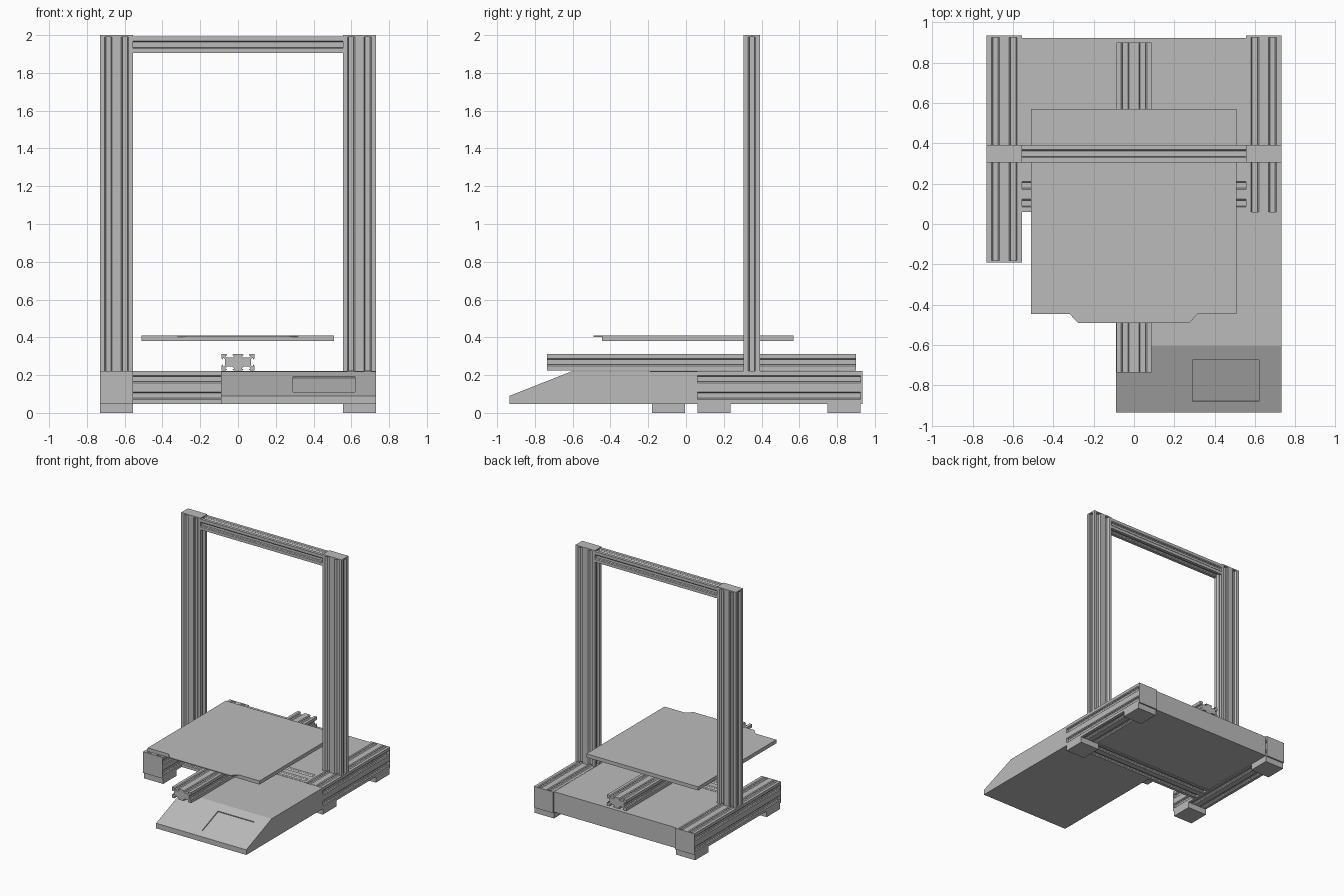
import bpy
import bmesh
from mathutils import Vector

cube = bpy.data.objects.get("Cube")
if cube:
    bpy.data.objects.remove(cube, do_unlink=True)

grey = bpy.data.materials.new("aluminium_grey")
grey.use_nodes = True
grey.diffuse_color = (0.5, 0.5, 0.5, 1)
grey.node_tree.nodes["Principled BSDF"].inputs["Base Color"].default_value = (0.5, 0.5, 0.5, 1)

CELL = 0.0875
# Half of a V-slot: (half width, depth) from the mouth to the floor
SLOT = [(0.02, 0), (0.0135, 0.0065), (0.0135, 0.008), (0.023, 0.008), (0.023, 0.011), (0.014, 0.02)]


def finish(name, bm):
    bmesh.ops.recalc_face_normals(bm, faces=bm.faces[:])
    mesh = bpy.data.meshes.new(name)
    bm.to_mesh(mesh)
    bm.free()
    mesh.materials.append(grey)
    obj = bpy.data.objects.new(name, mesh)
    bpy.context.collection.objects.link(obj)
    return obj


def prism(outline, axis, start, end):
    """Sweep a closed 2D outline along one axis."""
    bm = bmesh.new()

    def place(p, t):
        co = list(p)
        co.insert("xyz".index(axis), t)
        return bm.verts.new(co)

    face = bm.faces.new([place(p, start) for p in outline])
    sweep = bmesh.ops.extrude_face_region(bm, geom=[face], use_keep_orig=True)
    shift = Vector((0, 0, 0))
    shift["xyz".index(axis)] = end - start
    moved = [g for g in sweep["geom"] if isinstance(g, bmesh.types.BMVert)]
    bmesh.ops.translate(bm, verts=moved, vec=shift)
    return bm


def box(name, x, y, z):
    outline = [(x[0], y[0]), (x[1], y[0]), (x[1], y[1]), (x[0], y[1])]
    return finish(name, prism(outline, "z", *z))


def rail(name, axis, x, y, z):
    """Slotted extrusion filling the given bounds."""
    spans = {"x": x, "y": y, "z": z}
    start, end = spans.pop(axis)
    (a0, a1), (b0, b1) = spans.values()
    corners = [Vector(c) for c in ((a0, b0), (a1, b0), (a1, b1), (a0, b1))]
    outline = []
    for i, corner in enumerate(corners):
        side = corners[(i + 1) % 4] - corner
        along = side.normalized()
        inward = Vector((-along.y, along.x))
        count = max(1, round(side.length / CELL))
        outline.append(corner)
        for k in range(count):
            mid = corner + side * (k + 0.5) / count
            outline += [mid - along * w + inward * d for w, d in SLOT]
            outline += [mid + along * w + inward * d for w, d in reversed(SLOT)]
    return finish(name, prism(outline, axis, start, end))


BASE_Z = (0.048, 0.222)
POST_Y = (0.305, 0.3925)
BACK = 0.935

# Side rails, posts, caps and feet
for side, sign, front in (("right", -1, -0.18), ("left", 1, 0.06)):
    x = tuple(sorted((sign * 0.73, sign * 0.555)))
    rail(side + "_base_rail", "y", x, (front, BACK - 0.012), BASE_Z)
    box(side + "_back_cap", x, (BACK - 0.012, BACK), BASE_Z)
    rail(side + "_post", "z", x, POST_Y, (BASE_Z[1], 1.99))
    box(side + "_post_cap", x, POST_Y, (1.99, 2.0))
    for end, y in (("front", front), ("back", 0.748)):
        box(f"{side}_{end}_foot", x, (y, y + 0.175), (0, BASE_Z[0]))
box("right_front_cap", (-0.73, -0.555), (-0.19, -0.18), BASE_Z)

# Cross members and the bed rail
rail("top_beam", "x", (-0.555, 0.555), POST_Y, (1.905, 1.9925))
rail("cross_rail", "x", (-0.555, 0.555), (0.06, 0.235), BASE_Z)
rail("bed_rail", "y", (-0.0875, 0.0875), (-0.735, 0.9), (0.225, 0.3125))

# Rear housing between the side rails
box("rear_housing", (-0.555, 0.555), (0.235, 0.922), (0.052, 0.22))

# Front control housing with a sunken screen on its slope
profile = [(0.06, 0.048), (-0.935, 0.048), (-0.935, 0.09), (-0.605, 0.22), (0.06, 0.22)]
bm = prism(profile, "x", -0.09, 0.73)
for axis, cuts in (((1, 0, 0), (0.29, 0.62)), ((0, 1, 0), (-0.88, -0.675))):
    for cut in cuts:
        bmesh.ops.bisect_plane(bm, geom=bm.verts[:] + bm.edges[:] + bm.faces[:],
                               plane_co=Vector(axis) * cut, plane_no=axis)
bmesh.ops.recalc_face_normals(bm, faces=bm.faces[:])
screen = []
for f in bm.faces:
    c = f.calc_center_median()
    if f.normal.z > 0.5 and 0.29 < c.x < 0.62 and -0.88 < c.y < -0.675:
        screen.append(f)
bmesh.ops.inset_region(bm, faces=screen, thickness=0.001, depth=-0.007, use_even_offset=True)
finish("control_housing", bm)

# Heated bed with a thin tabbed sheet on top
box("bed_plate", (-0.51, 0.507), (-0.445, 0.57), (0.38, 0.403))
sheet = [(-0.51, -0.445), (-0.32, -0.445), (-0.277, -0.49), (0.274, -0.49),
         (0.317, -0.445), (0.507, -0.445), (0.507, 0.57), (-0.51, 0.57)]
finish("bed_sheet", prism(sheet, "z", 0.403, 0.41))
